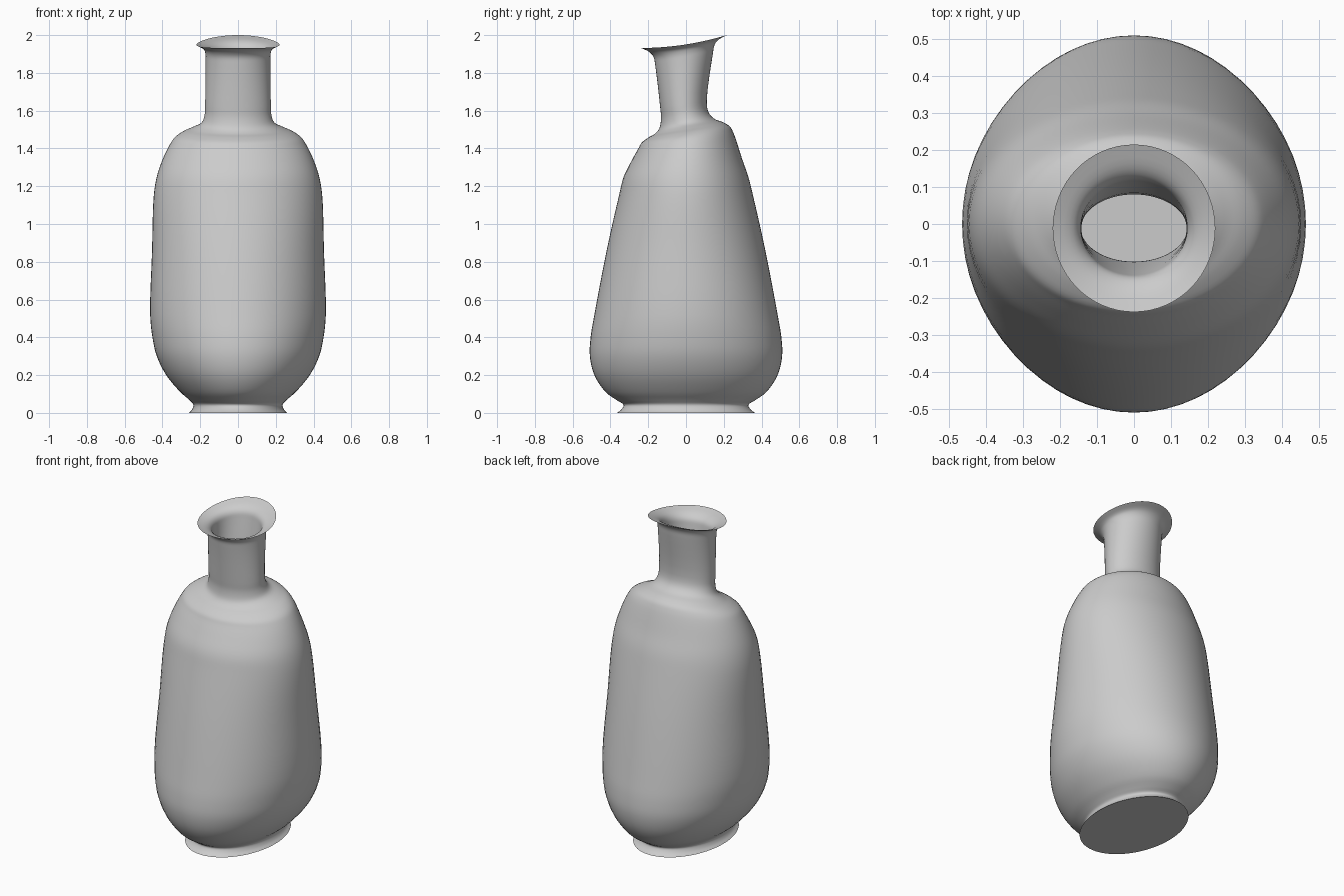
import bpy, bmesh, math

if "Cube" in bpy.data.objects:
    bpy.data.objects.remove(bpy.data.objects["Cube"])

SEG, SUB = 64, 4

# Symmetric foot and body sections: half width x, half depth y, height
body = [(.26, .365, 0), (.243, .342, .018), (.236, .33, .042), (.255, .365, .066),
        (.305, .425, .11), (.38, .485, .20), (.43, .509, .30), (.453, .505, .40),
        (.465, .485, .52), (.455, .42, .86), (.446, .355, 1.15), (.43, .33, 1.25)]
# Tilted shoulder, neck and lip: half width, front y, front z, back y, back z, bend
upper = [(.40, -.288, 1.335, .297, 1.345, 1), (.36, -.252, 1.40, .265, 1.445, 1),
         (.335, -.235, 1.43, .25, 1.485, 1), (.295, -.20, 1.457, .233, 1.515, 1),
         (.245, -.165, 1.478, .20, 1.537, 1), (.195, -.14, 1.51, .15, 1.557, 1),
         (.177, -.132, 1.56, .12, 1.59, 1), (.174, -.137, 1.62, .11, 1.65, 1),
         (.171, -.163, 1.84, .142, 1.90, 1.2), (.173, -.172, 1.885, .15, 1.945, 1.6),
         (.183, -.195, 1.911, .168, 1.972, 1.8), (.22, -.238, 1.932, .215, 2.0, 2)]
rings = [(w, -d, z, d, z, 1) for w, d, z in body] + upper


def refine(keys):
    """Smooth spline through the key sections."""
    out = []
    for i in range(len(keys) - 1):
        a, b = keys[max(i - 1, 0)], keys[i]
        c, d = keys[i + 1], keys[min(i + 2, len(keys) - 1)]
        # spline parameter scaled by spacing, to avoid overshoot
        dist = lambda p, q: max(math.dist(p[:5], q[:5]) ** .5, 1e-6)
        h0, h1, h2 = dist(a, b), dist(b, c), dist(c, d)
        for k in range(SUB):
            t = k / SUB
            row = []
            for p0, p1, p2, p3 in zip(a, b, c, d):
                s = (p2 - p1) / h1
                m1 = h1 * ((p1 - p0) / h0 * h1 + s * h0) / (h0 + h1) if i else p2 - p1
                m2 = h1 * (s * h2 + (p3 - p2) / h2 * h1) / (h1 + h2) if i < len(keys) - 2 else p2 - p1
                row.append((2*t**3 - 3*t*t + 1) * p1 + (t**3 - 2*t*t + t) * m1
                           + (3*t*t - 2*t**3) * p2 + (t**3 - t*t) * m2)
            out.append(tuple(row))
    return out + [keys[-1]]


def inset(ring, wall, drop):
    w, yf, zf, yb, zb, p = ring
    return (w - wall, yf + wall, zf - drop, yb - wall, zb - drop, p)


# Inner wall: follows the outside, thinning to a sharp rim at the lip
thin = [(.018, 0), (.026, 0), (.028, 0), (.03, 0)]
inner = []
for i, ring in enumerate(reversed(rings[4:-1])):
    wall, drop = thin[i] if i < 4 else (.03, .02)
    inner.append(inset(ring, wall, drop))

bm = bmesh.new()


def add_ring(ring):
    w, yf, zf, yb, zb, p = ring
    verts = []
    for k in range(SEG):
        a = 2 * math.pi * k / SEG
        s = max(0, (1 + math.sin(a)) / 2)
        verts.append(bm.verts.new((w * math.cos(a), yf + (yb - yf) * s,
                                   zf + (zb - zf) * s ** p)))
    return verts


outer_rows = refine(rings)
inner_rows = refine([rings[-1]] + inner)[1:]
loops = [add_ring(r) for r in outer_rows + inner_rows]
for lo, hi in zip(loops, loops[1:]):
    for k in range(SEG):
        n = (k + 1) % SEG
        bm.faces.new((lo[k], lo[n], hi[n], hi[k]))
# Base and inside floor
bm.faces.new(loops[0][::-1])
bm.faces.new(loops[-1])
bmesh.ops.recalc_face_normals(bm, faces=bm.faces)

mesh = bpy.data.meshes.new("vase")
bm.to_mesh(mesh)
bm.free()
vase = bpy.data.objects.new("vase", mesh)
bpy.context.collection.objects.link(vase)
bpy.context.view_layer.objects.active = vase
vase.select_set(True)
bpy.ops.object.shade_smooth_by_angle(angle=math.radians(40))
